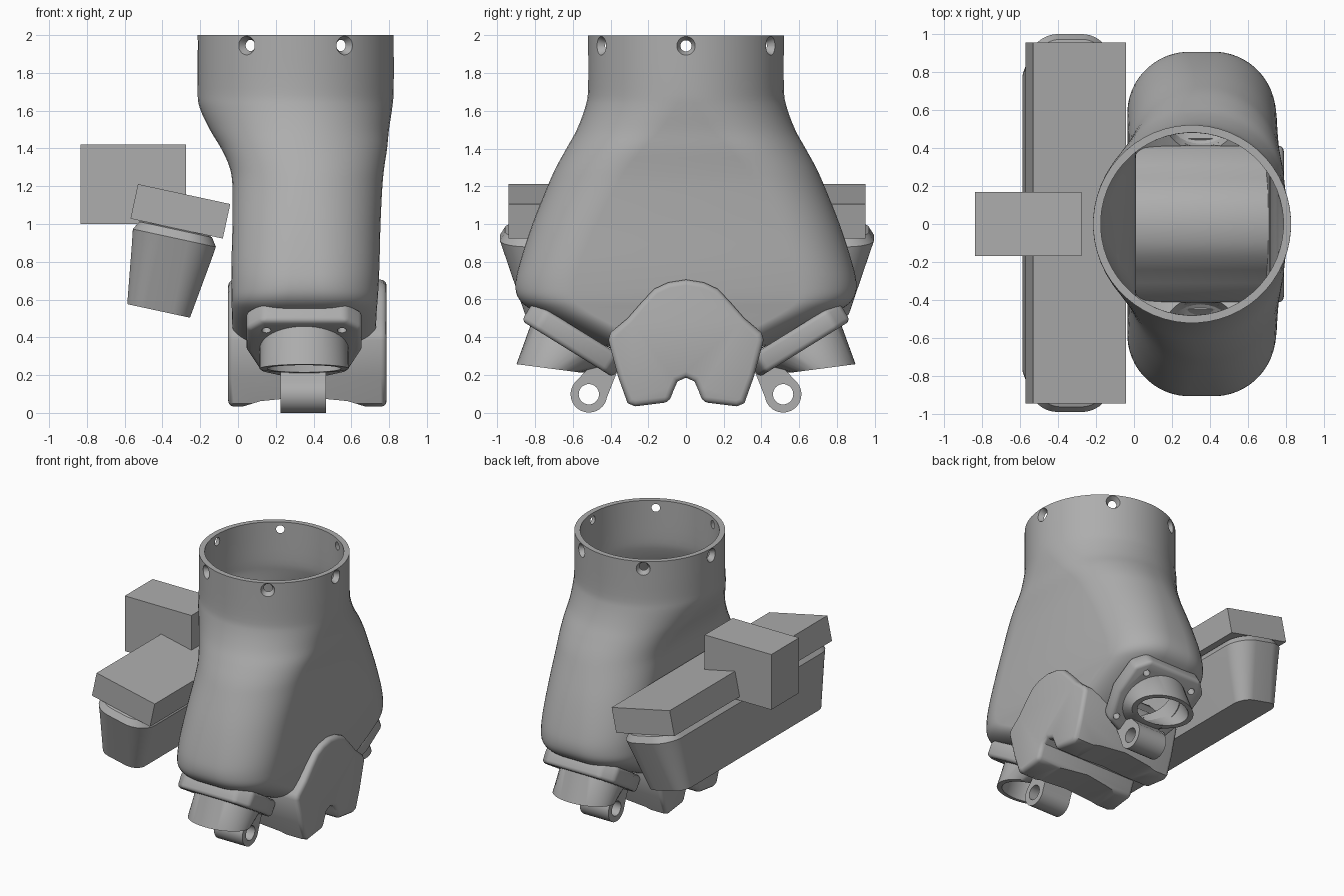
import bpy, bmesh
from math import radians, cos, sin, tau
from mathutils import Matrix, Vector

cube = bpy.data.objects.get("Cube")
if cube:
    bpy.data.objects.remove(cube)

grey = bpy.data.materials.new("plain_grey")
grey.use_nodes = True
tone = (0.42, 0.42, 0.42, 1)
grey.diffuse_color = tone
grey.node_tree.nodes["Principled BSDF"].inputs["Base Color"].default_value = tone


def finish(name, bm):
    bmesh.ops.recalc_face_normals(bm, faces=bm.faces)
    mesh = bpy.data.meshes.new(name)
    bm.to_mesh(mesh)
    bm.free()
    ob = bpy.data.objects.new(name, mesh)
    bpy.context.collection.objects.link(ob)
    mesh.materials.append(grey)
    return ob


def activate(ob):
    bpy.ops.object.select_all(action='DESELECT')
    ob.select_set(True)
    bpy.context.view_layer.objects.active = ob


def modify(ob, kind, **settings):
    mod = ob.modifiers.new(kind, kind)
    for key, value in settings.items():
        setattr(mod, key, value)
    activate(ob)
    bpy.ops.object.modifier_apply(modifier=mod.name)


def smooth(ob, angle=35):
    activate(ob)
    bpy.ops.object.shade_smooth_by_angle(angle=radians(angle))


def bridge(bm, rings, closed=False):
    n = len(rings[0])
    pairs = list(zip(rings, rings[1:])) + ([(rings[-1], rings[0])] if closed else [])
    for a, b in pairs:
        for i in range(n):
            j = (i + 1) % n
            bm.faces.new((a[i], a[j], b[j], b[i]))


def prism(name, points, low, high, matrix):
    bm = bmesh.new()
    rings = [[bm.verts.new(matrix @ Vector((a, b, w))) for a, b in points] for w in (low, high)]
    bridge(bm, rings)
    for ring in rings:
        bm.faces.new(ring)
    return finish(name, bm)


def rounded_ring(z, x0, x1, half_y, r, steps=14):
    """Rounded rectangle that becomes a circle when r reaches the half width."""
    cx, half_x = (x0 + x1) / 2, (x1 - x0) / 2
    r = min(r, half_x, half_y)
    pts = []
    for k, (sx, sy) in enumerate(((1, 1), (-1, 1), (-1, -1), (1, -1))):
        for i in range(steps):
            t = (k + (i + 0.5) / steps) * tau / 4
            pts.append((cx + sx * (half_x - r) + r * cos(t), sy * (half_y - r) + r * sin(t), z))
    return pts


def loft(name, rows, cap_top):
    bm = bmesh.new()
    rings = [[bm.verts.new(p) for p in rounded_ring(*row)] for row in rows]
    bridge(bm, rings)
    bm.faces.new(rings[-1])
    if cap_top:
        bm.faces.new(rings[0])
    return finish(name, bm)


def refine(rows, steps=4):
    """Smooth spline through the section rows."""
    rows = [Vector(r) for r in rows]
    out = []
    for i in range(len(rows) - 1):
        p, q = rows[i], rows[i + 1]
        before, after = rows[max(i - 1, 0)], rows[min(i + 2, len(rows) - 1)]
        for k in range(steps):
            t = k / steps
            out.append(((q - before) * t + (2 * before - 5 * p + 4 * q - after) * t**2
                        + (3 * p - before - 3 * q + after) * t**3) / 2 + p)
    return [tuple(r) for r in out + [rows[-1]]]


def cutter(name, cones):
    bm = bmesh.new()
    for r1, r2, depth, matrix in cones:
        bmesh.ops.create_cone(bm, cap_ends=True, segments=32, radius1=r1, radius2=r2,
                              depth=depth, matrix=matrix)
    ob = finish(name, bm)
    ob.hide_render = True
    return ob


def cut(tool, *targets):
    for ob in targets:
        modify(ob, 'BOOLEAN', operation='DIFFERENCE', solver='EXACT', object=tool)
    bpy.data.objects.remove(tool)


def box(name, centre, size, tilt=0):
    bm = bmesh.new()
    matrix = (Matrix.Translation(centre) @ Matrix.Rotation(tilt, 4, 'Y')
              @ Matrix.Diagonal((*size, 1)))
    bmesh.ops.create_cube(bm, size=1, matrix=matrix)
    return finish(name, bm)


# Hollow housing: round neck flowing into a wide body with a V shaped underside
sections = [
    (2, -.215, .825, .52, .52), (1.72, -.215, .825, .52, .52),
    (1.62, -.205, .818, .535, .51), (1.5, -.15, .8, .58, .47),
    (1.4, -.09, .79, .635, .43), (1.3, -.045, .775, .69, .4),
    (1.2, -.03, .765, .735, .385), (1, -.03, .755, .815, .36),
    (.8, -.035, .75, .88, .34), (.68, -.035, .745, .905, .33),
    (.6, -.035, .74, .885, .31), (.54, -.033, .735, .81, .3),
    (.45, -.03, .73, .63, .28), (.33, -.02, .72, .38, .25)]
housing = loft("housing", refine(sections), False)
modify(housing, 'SOLIDIFY', thickness=0.04, offset=-1)

# Six countersunk screw holes around the neck
neck = Matrix.Translation((0.305, 0, 1.945))
cut(cutter("neck_holes", [
    (.015, .065, .1, neck @ Matrix.Rotation(k * tau / 6, 4, 'Z')
     @ Matrix.Translation((.5, 0, 0)) @ Matrix.Rotation(tau / 4, 4, 'Y'))
    for k in range(6)]), housing)

# Saddle with a shield shaped flap on each side and a notch below
along_x = Matrix(((0, 0, 1, 0), (1, 0, 0, 0), (0, 1, 0, 0), (0, 0, 0, 1)))
half = [(.095, .69), (.17, .655), (.24, .58), (.31, .5), (.4, .425), (.412, .385),
        (.36, .19), (.31, .05), (.27, .033), (.09, .055), (.065, .12), (.045, .165)]
shield = [(0, .705)] + half + [(0, .185)] + [(-y, z) for y, z in reversed(half)]
saddle = prism("saddle", shield, -.052, .787, along_x)
modify(saddle, 'BEVEL', width=.03, segments=3, limit_method='ANGLE', angle_limit=radians(50))
arch = cutter("arch", [(1.18, 1.18, 2, Matrix.Translation((.35, 0, -1.095))
                        @ Matrix.Rotation(tau / 4, 4, 'X'))])
cut(arch, saddle)
smooth(saddle)

for side, label in ((-1, "front"), (1, "back")):
    # Sloping frame of the underside: across, up the slope, outward
    frame = Matrix(((1, 0, 0, .35), (0, side * .85, side * .525, side * .63),
                    (0, .525, -.85, .337), (0, 0, 0, 1)))

    # Mounting flange
    edge = [(.22, .285), (.305, .2), (.305, -.02), (.23, -.24), (.12, -.285)]
    outline = edge + [(-x, s) for x, s in reversed(edge)]
    flange = prism(label + "_flange", outline, -.12, 0, frame)
    modify(flange, 'BEVEL', width=.025, segments=3, limit_method='ANGLE',
           angle_limit=radians(30))

    # Port and screw holes through flange and housing floor
    holes = [(.19, .19, .5, frame @ Matrix.Translation((0, 0, -.1)))]
    holes += [(.024, .024, .5, frame @ Matrix.Translation((x, s, -.1)))
              for x in (-.2, .2) for s in (-.19, .19)]
    cut(cutter("port_holes", holes), flange, housing)
    smooth(flange)

    # Socket tube with a slanted mouth
    bm = bmesh.new()
    rings = []
    for scale, shift, reach, depth, slant in (
            (1, 0, .235, -.02, 0), (1, .027, .16, .138, .072),
            (.83, .027, .16, .138, .072), (.83, 0, .235, -.1, 0)):
        rings.append([bm.verts.new(frame @ Vector((
            .235 * scale * cos(t), shift + reach * scale * sin(t), depth + slant * scale * sin(t))))
            for t in (i * tau / 48 for i in range(48))])
    bridge(bm, rings, closed=True)
    smooth(finish(label + "_socket", bm))

    # Hinge lug with a pin hole
    arc = [radians(50 - 11 * i) for i in range(21)]
    lug = [(side * (.515 + .097 * cos(t)), .097 + .097 * sin(t)) for t in arc]
    lug += [(side * .36, .23), (side * .45, .31)]
    hinge = prism(label + "_hinge", lug, .225, .465, along_x)
    pin = Matrix.Translation((.345, side * .515, .097)) @ Matrix.Rotation(tau / 4, 4, 'Y')
    cut(cutter("pin_hole", [(.054, .054, 1, pin)]), hinge)
    smooth(hinge)

smooth(housing)

# Side assembly: tilted bar, tapered trough below it and a block behind
tilt = radians(12.2)
box("side_bar", (-.305, .005, 1.067), (.5, 1.895, .187), tilt)
box("side_block", (-.555, 0, 1.21), (.56, .335, .42))
trough = loft("side_trough", [
    (.235, -.17, .17, .93, .12), (.225, -.2, .195, .965, .14), (.18, -.225, .225, .992, .16),
    (.1, -.213, .215, .965, .15), (-.215, -.17, .17, .86, .1)], True)
trough.rotation_euler.y = tilt
trough.location = (-.375, .005, .75)
smooth(trough)
bpy.ops.object.select_all(action='DESELECT')
